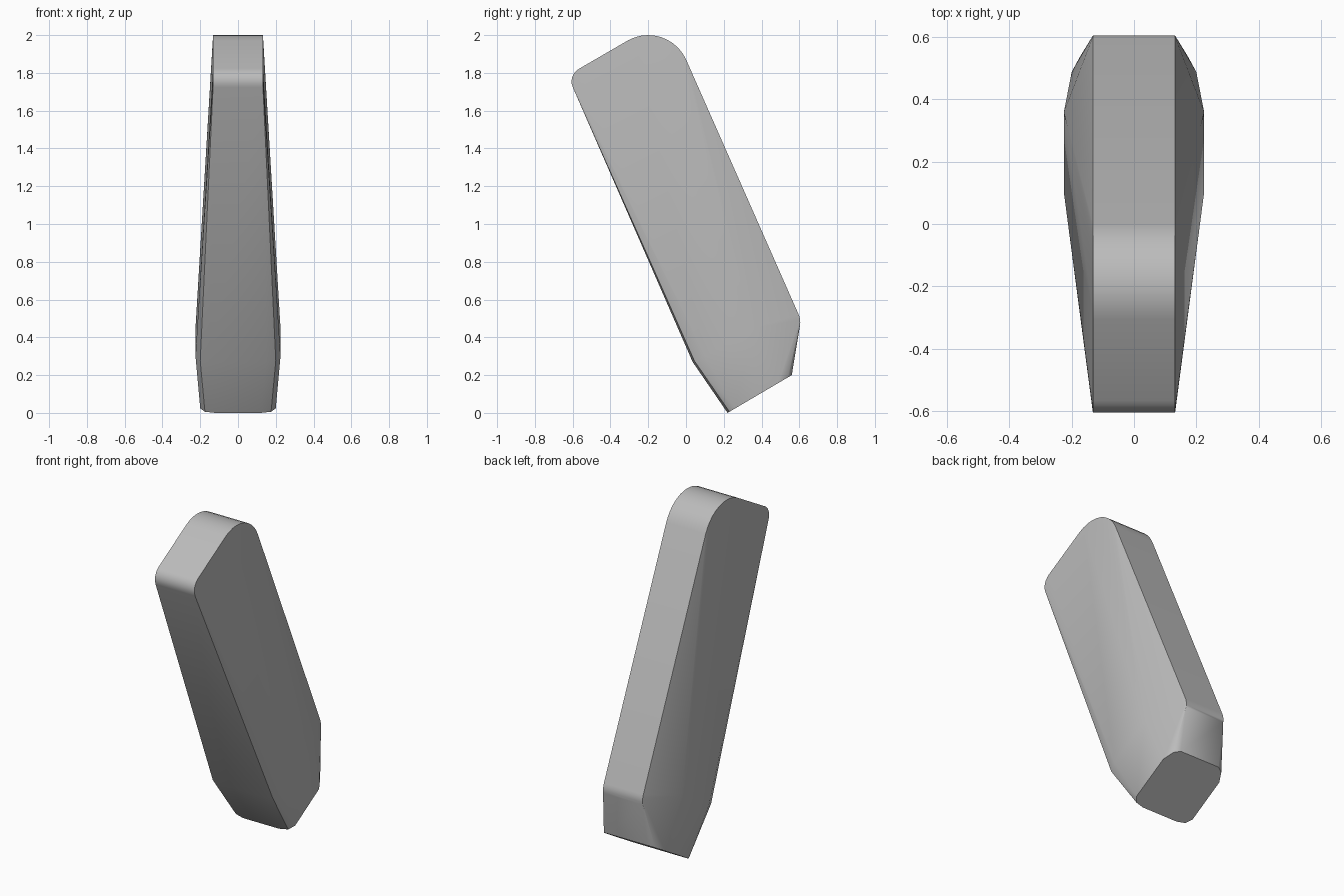
import bpy, bmesh, math
from mathutils import Vector

cube = bpy.data.objects.get("Cube")
if cube:
    bpy.data.objects.remove(cube, do_unlink=True)

grey = bpy.data.materials.new("plain_grey")
grey.use_nodes = True
grey.diffuse_color = (0.5, 0.5, 0.5, 1)
grey.node_tree.nodes["Principled BSDF"].inputs["Base Color"].default_value = grey.diffuse_color


def arc(centre, radius, start, end, steps):
    """Points (y, z) along a circular arc, angles in degrees."""
    for i in range(steps + 1):
        a = math.radians(start + (end - start) * i / steps)
        yield centre[0] + radius * math.cos(a), centre[1] + radius * math.sin(a)


points = []


def add_pair(x, y, z):
    points.extend([(x, y, z), (-x, y, z)])


# Narrow rounded top and the narrow rounded heel of the back edge
narrow = 0.132
for centre, radius, start, end, steps in (
        ((-0.2, 1.78), 0.22, 24, 119, 10),
        ((-0.53, 1.755), 0.076, 119, 204, 6),
        ((0.505, 0.48), 0.1, 24, -10, 4)):
    for y, z in arc(centre, radius, start, end, steps):
        add_pair(narrow, y, z)

# Widest section, softened towards the front
for x, y, z in ((0.15, 0.035, 0.27), (0.2, 0.045, 0.275),
                (0.225, 0.10, 0.30), (0.225, 0.36, 0.45)):
    add_pair(x, y, z)

# Slanted foot with rounded corners
front, back = Vector((0.22, 0.0)), Vector((0.56, 0.2))
for x, t in ((0.12, 0), (0.175, 0.03), (0.2, 0.12),
             (0.2, 0.79), (0.172, 0.94), (0.135, 1)):
    y, z = front.lerp(back, t)
    add_pair(x, y, z)

# Wrap the sections in one skin
bm = bmesh.new()
for p in points:
    bm.verts.new(p)
hull = bmesh.ops.convex_hull(bm, input=bm.verts)
loose = [v for v in bm.verts if not v.link_faces]
bmesh.ops.delete(bm, geom=loose, context='VERTS')
bmesh.ops.dissolve_limit(bm, angle_limit=math.radians(0.5), verts=bm.verts, edges=bm.edges)
bmesh.ops.recalc_face_normals(bm, faces=bm.faces)
mesh = bpy.data.meshes.new("tapered_block")
bm.to_mesh(mesh)
bm.free()
mesh.materials.append(grey)

block = bpy.data.objects.new("tapered_block", mesh)
bpy.context.collection.objects.link(block)
bpy.context.view_layer.objects.active = block
block.select_set(True)
bpy.ops.object.shade_smooth_by_angle(angle=math.radians(30))
